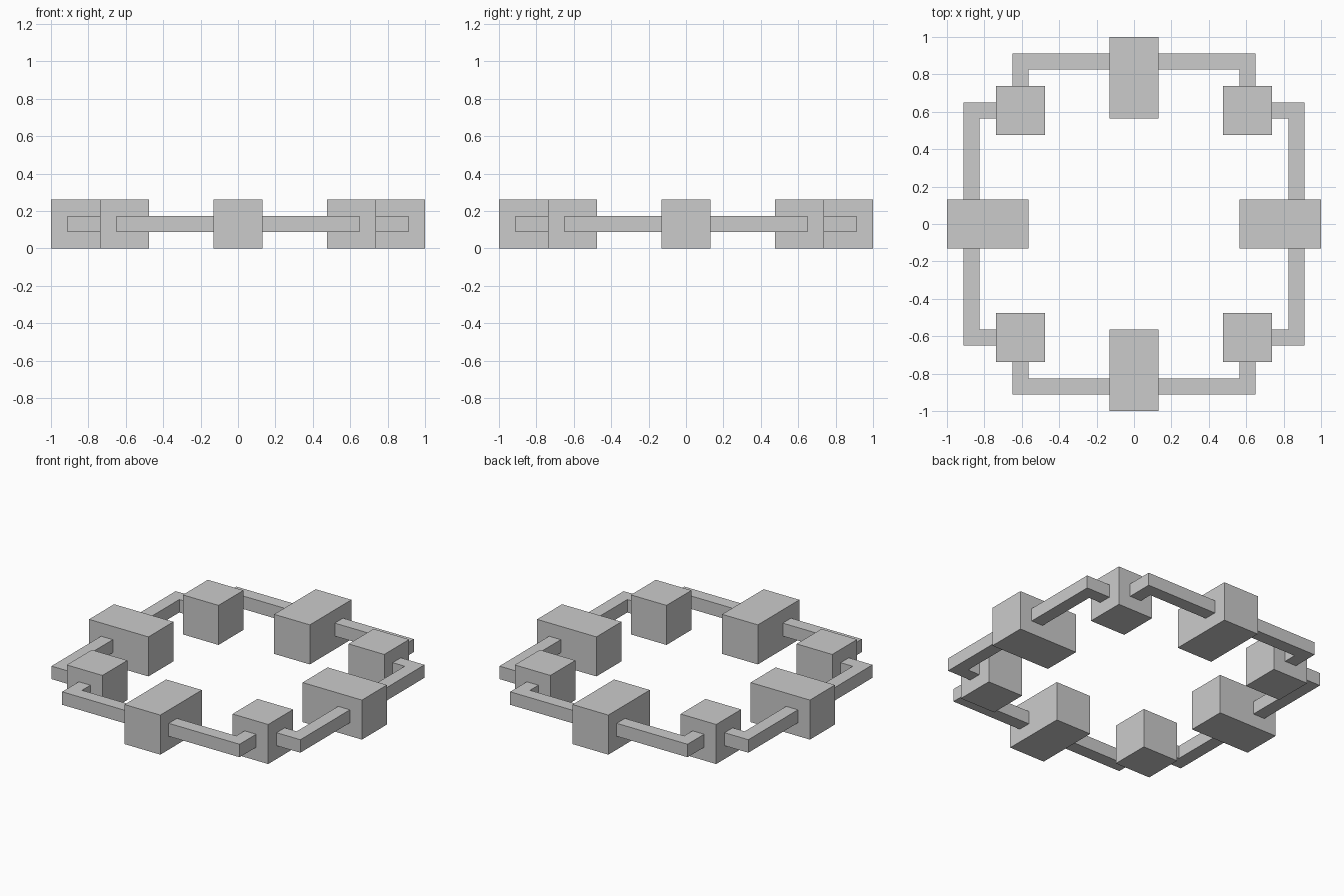
import bpy, bmesh
from math import pi
from mathutils import Matrix

if "Cube" in bpy.data.objects:
    bpy.data.objects.remove(bpy.data.objects["Cube"])

S = 0.262          # block height and width
Z0, Z1 = 0.088, 0.174  # rail bottom and top


def prism(name, outline, z0, z1, matrix):
    """Extrude a flat outline from z0 to z1 and place it with matrix."""
    bm = bmesh.new()
    face = bm.faces.new([bm.verts.new((x, y, z0)) for x, y in outline])
    top = bmesh.ops.extrude_face_region(bm, geom=[face])["geom"]
    verts = [g for g in top if isinstance(g, bmesh.types.BMVert)]
    bmesh.ops.translate(bm, verts=verts, vec=(0, 0, z1 - z0))
    bmesh.ops.transform(bm, matrix=matrix, verts=bm.verts)
    bmesh.ops.recalc_face_normals(bm, faces=bm.faces)
    mesh = bpy.data.meshes.new(name)
    bm.to_mesh(mesh)
    bm.free()
    bpy.context.collection.objects.link(bpy.data.objects.new(name, mesh))


def rect(x0, x1, y0, y1):
    return [(x0, y0), (x1, y0), (x1, y1), (x0, y1)]


# L-shaped rail from a side block, bent inward to a corner block
hook = [(S / 2, 0.826), (0.565, 0.826), (0.565, 0.738),
        (0.65, 0.738), (0.65, 0.912), (S / 2, 0.912)]

for i in range(4):
    turn = Matrix.Rotation(i * pi / 2, 4, 'Z')
    # Long side block and corner cube
    prism(f"side_block_{i}", rect(-S / 2, S / 2, 0.565, 1.0), 0, S, turn)
    prism(f"corner_block_{i}", rect(0.477, 0.738, 0.477, 0.738), 0, S, turn)
    # Mirrored pair of hooked rails
    for side, sx in (("right", 1), ("left", -1)):
        prism(f"hooked_rail_{side}_{i}", hook, Z0, Z1,
              turn @ Matrix.Diagonal((sx, 1, 1, 1)))
